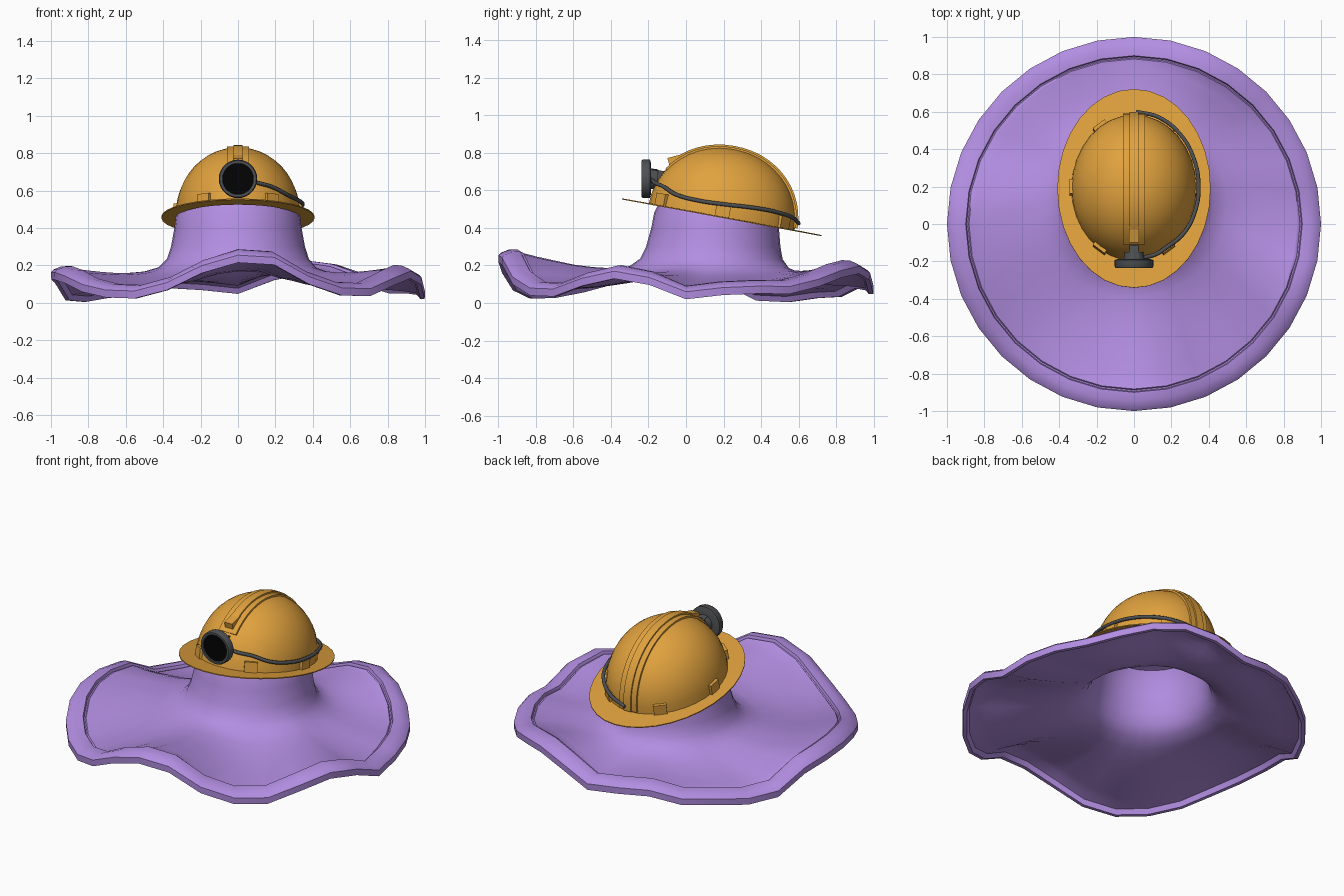
import bpy, bmesh, math
from mathutils import Matrix, Vector
from math import sin, cos, pi, radians

if "Cube" in bpy.data.objects:
    bpy.data.objects.remove(bpy.data.objects["Cube"])


def material(name, rgb):
    m = bpy.data.materials.new(name)
    m.diffuse_color = (*rgb, 1)
    m.use_nodes = True
    m.node_tree.nodes["Principled BSDF"].inputs["Base Color"].default_value = m.diffuse_color
    return m


PURPLE = material("purple_felt", (0.45, 0.27, 0.76))
ORANGE = material("orange_shell", (0.75, 0.36, 0.048))
GREY = material("dark_grey", (0.075, 0.08, 0.085))
BLACK = material("black_lens", (0.001, 0.001, 0.001))


def finish(name, bm, mat, angle=40, matrix=None):
    bmesh.ops.recalc_face_normals(bm, faces=bm.faces)
    me = bpy.data.meshes.new(name)
    bm.to_mesh(me)
    bm.free()
    ob = bpy.data.objects.new(name, me)
    bpy.context.collection.objects.link(ob)
    me.materials.append(mat)
    if matrix:
        me.transform(matrix)
    bpy.ops.object.select_all(action='DESELECT')
    bpy.context.view_layer.objects.active = ob
    ob.select_set(True)
    bpy.ops.object.shade_smooth_by_angle(angle=radians(angle))
    return ob


def loft(bm, rings, caps=(False, False)):
    rows = [[bm.verts.new(p) for p in r] for r in rings]
    n = len(rows[0])
    for a, b in zip(rows, rows[1:]):
        for i in range(n):
            j = (i + 1) % n
            bm.faces.new((a[i], a[j], b[j], b[i]))
    for on, row in zip(caps, (rows[0], rows[-1])):
        if on:
            bm.faces.new(row)


# Floppy hat: lower brim edge height by angle (degrees from +x)
EDGE = [(0, .02), (15, .05), (35, .05), (48, .10), (63, .155), (76, .135), (91, .045), (109, .085),
        (125, .03), (137, .025), (146, .005), (157, .01), (167, .10), (182, .125), (200, .11), (216, .05),
        (234, .02), (248, .07), (262, .18), (274, .22), (283, .19), (296, .07), (307, .035),
        (317, .04), (328, .10), (339, .13), (350, .09), (360, .02)]


def edge_height(deg):
    n = len(EDGE) - 1
    for k in range(n):
        (a, z1), (b, z2) = EDGE[k], EDGE[k + 1]
        if a <= deg <= b:
            z0, z3 = EDGE[(k - 1) % n][1], EDGE[(k + 2) % n if k + 2 > n else k + 2][1]
            t = (deg - a) / (b - a)
            return .5 * (2 * z1 + (z2 - z0) * t + (2 * z0 - 5 * z1 + 4 * z2 - z3) * t * t
                         + (3 * z1 - z0 - 3 * z2 + z3) * t ** 3)


# (radius, centre y, resting height, share of the brim wave)
CROWN = [(.05, .17, .57, 0), (.20, .165, .565, 0), (.30, .16, .54, 0), (.33, .16, .48, 0),
         (.34, .155, .40, 0), (.358, .145, .30, 0), (.38, .135, .235, .02), (.425, .125, .19, .08),
         (.50, .105, .163, .2), (.58, .08, .147, .35), (.66, .06, .135, .5),
         (.74, .04, .128, .67), (.81, .015, .122, .82), (.87, .005, .122, .94)]
# (radius, offset from brim top edge)
HEM = [(.882, 0), (.888, -.008), (.895, -.006), (.90, .012), (.945, .01), (.985, -.006), (1.0, -.02),
       (.998, -.06), (.975, -.06), (.96, -.03), (.90, -.02)]
N = 32


def hat_ring(r, cy, base, w, inset=0.0):
    out = []
    for i in range(N):
        a = 2 * pi * i / N
        z = base * (1 - w) + (edge_height(math.degrees(a)) + .06) * w
        out.append((max(r - inset, .03) * cos(a), cy + max(r - inset, .03) * sin(a), z - inset))
    return out


bm = bmesh.new()
rings = [hat_ring(*c) for c in CROWN]
for r, dz in HEM:
    rings.append([(x, y, z + dz) for x, y, z in hat_ring(r, 0, .13, 1)])
rings += [hat_ring(*c, inset=.018) for c in reversed(CROWN)]
loft(bm, rings, caps=(True, True))
finish("floppy_hat", bm, PURPLE, 42)

# Helmet frame: tilted down towards the back
TILT = Matrix.Translation((0, .19, .457)) @ Matrix.Rotation(radians(-10.4), 4, 'X')
RX, RY, RZ = .335, .395, .372


def dome(lat, az, off=0.0):
    c, s = max(cos(lat), 0) ** .97, max(sin(lat), 0) ** .98
    return Vector(((RX + off) * c * cos(az), (RY + off) * c * sin(az), (RZ + off) * s))


bm = bmesh.new()
loft(bm, [[dome(pi / 2 * k / 12, 2 * pi * i / 32) for i in range(32)] for k in range(13)])
bmesh.ops.remove_doubles(bm, verts=bm.verts, dist=1e-4)
finish("helmet_dome", bm, ORANGE, 40, TILT)

# Thin oval helmet brim
bm = bmesh.new()
loft(bm, [[(rx * cos(2 * pi * i / 32), ry * sin(2 * pi * i / 32), z) for i in range(32)]
          for rx, ry, z in ((.33, .39, .004), (.41, .54, .003), (.41, .54, -.003), (.33, .39, -.003))])
finish("helmet_brim", bm, ORANGE, 40, TILT)


# Ridge strips over the dome, front to back
def ridge(name, half, off, start, end):
    rows = []
    for k in range(21):
        t = start + (end - start) * k / 20
        lat, az = (t, -pi / 2) if t < pi / 2 else (pi - t, pi / 2)
        hi, lo = dome(lat, az, off), dome(lat, az, -.03)
        rows.append([(-half, lo.y, lo.z), (-half, hi.y, hi.z), (half, hi.y, hi.z), (half, lo.y, lo.z)])
    b = bmesh.new()
    loft(b, rows, caps=(True, True))
    finish(name, b, ORANGE, 35, TILT)


ridge("wide_ridge", .06, .005, radians(32), radians(178))
ridge("narrow_ridge", .025, .014, radians(42), radians(178))

# Raised front plate that ends the ridge
bm = bmesh.new()
bmesh.ops.create_cube(bm, size=1, matrix=Matrix.Translation((0, -.045, .735)) @ Matrix.Rotation(radians(15), 4, 'X')
                      @ Matrix.Diagonal((.056, .085, .10, 1)))
finish("ridge_front", bm, ORANGE)

# Clips around the dome base
for k, deg in enumerate((0, 180, 57, 123, -57, -123)):
    a = radians(deg)
    p = Vector((RX * cos(a), RY * sin(a), .034))
    turn = math.atan2(sin(a) / RY, cos(a) / RX)
    bm = bmesh.new()
    bmesh.ops.create_cube(bm, size=1, matrix=TILT @ Matrix.Translation(p)
                          @ Matrix.Rotation(turn, 4, 'Z') @ Matrix.Diagonal((.022, .078, .065, 1)))
    finish(f"clip_{k + 1}", bm, ORANGE)


# Head lamp: turned housing, lens and neck
def turned(name, profile, mat, n=28):
    b = bmesh.new()
    loft(b, [[(r * cos(2 * pi * i / n), y, .662 + r * sin(2 * pi * i / n)) for i in range(n)]
             for r, y in profile], caps=(True, True))
    return finish(name, b, mat, 35)


turned("lamp_housing", [(.08, -.218), (.084, -.236), (.098, -.236), (.103, -.228), (.103, -.192), (.09, -.188),
                        (.055, -.186), (.05, -.15)], GREY)
turned("lamp_lens", [(.083, -.228), (.083, -.215)], BLACK)
bm = bmesh.new()
bmesh.ops.create_cube(bm, size=1, matrix=Matrix.Translation((0, -.135, .66)) @ Matrix.Rotation(radians(-10), 4, 'X')
                      @ Matrix.Diagonal((.05, .11, .09, 1)))
finish("lamp_neck", bm, GREY)

# Cable hugging the right side of the dome to the back
cu = bpy.data.curves.new("cable", 'CURVE')
cu.dimensions = '3D'
cu.bevel_depth = .011
cu.bevel_resolution = 2
cu.resolution_u = 5
pts = [Vector((.04, -.18, .655)), Vector((.11, -.165, .64))]
for az, z in ((-58, .105), (-40, .075), (-20, .065), (0, .07), (22, .08), (45, .08), (68, .065), (88, .042)):
    a, lat = radians(az), math.asin(z / RZ)
    p = dome(lat, a, .017)
    pts.append(TILT @ Vector((p.x, p.y, z)))
sp = cu.splines.new('BEZIER')
sp.bezier_points.add(len(pts) - 1)
for bp, p in zip(sp.bezier_points, pts):
    bp.co = p
    bp.handle_left_type = bp.handle_right_type = 'AUTO'
cu.use_fill_caps = True
cable = bpy.data.objects.new("lamp_cable", cu)
bpy.context.collection.objects.link(cable)
cu.materials.append(GREY)
